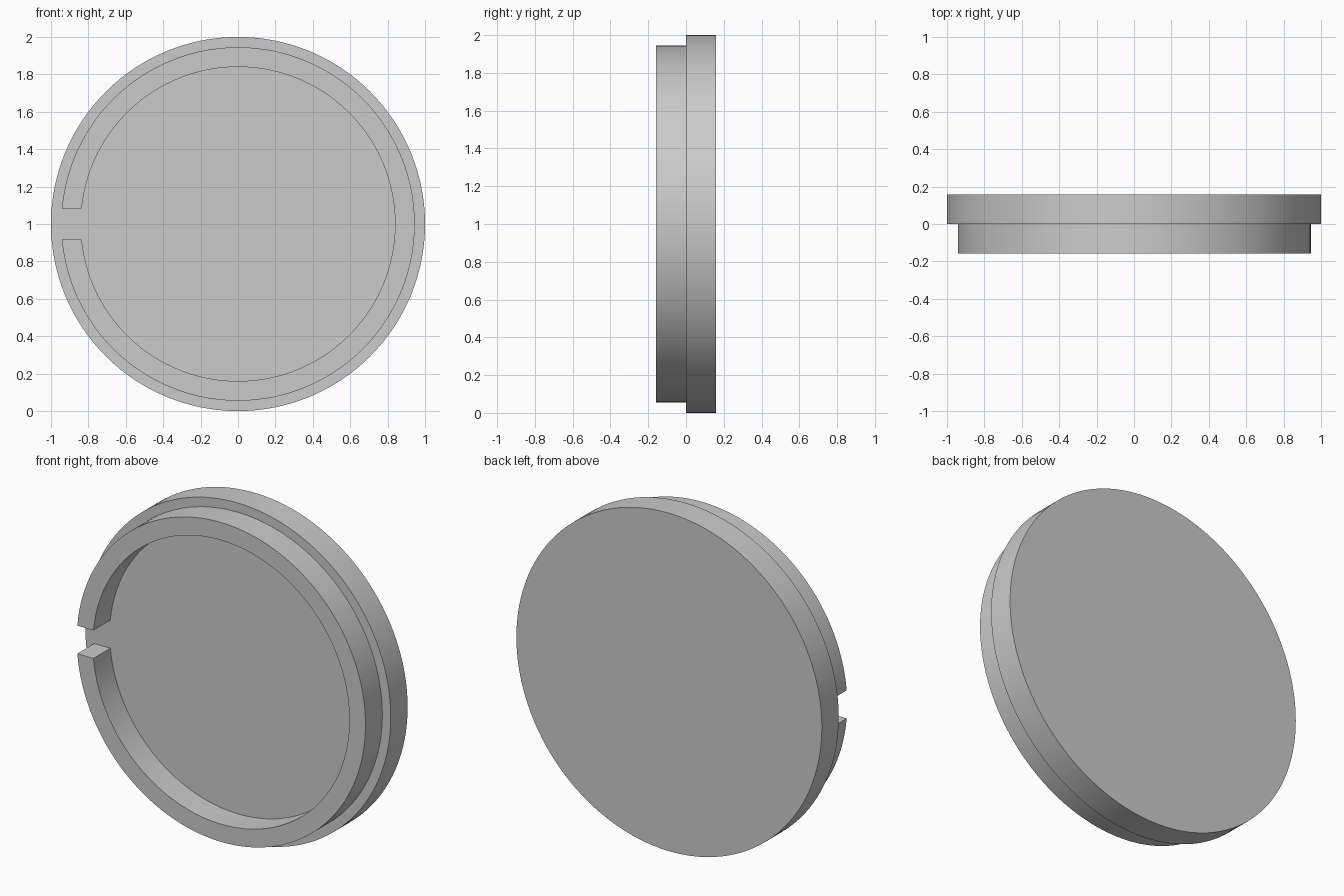
import bpy
import bmesh
from math import asin, cos, sin, pi, radians

DEPTH = 0.158        # thickness of each layer
OUTER, INNER = 0.945, 0.84
HALF_GAP = 0.083
STEPS = 128

cube = bpy.data.objects.get("Cube")
if cube:
    bpy.data.objects.remove(cube, do_unlink=True)

grey = bpy.data.materials.new("plain grey")
grey.use_nodes = True
colour = (0.6, 0.6, 0.6, 1)
grey.diffuse_color = colour
grey.node_tree.nodes["Principled BSDF"].inputs["Base Color"].default_value = colour


def arc(radius, start, end, steps):
    """Points on a circle in the upright plane, centred one unit up."""
    angles = [start + (end - start) * i / steps for i in range(steps + 1)]
    return [(radius * cos(a), 1 + radius * sin(a)) for a in angles]


def extrude_outline(name, outline, y_front, y_back):
    """Solid made by pulling a flat outline from front to back."""
    bm = bmesh.new()
    face = bm.faces.new([bm.verts.new((x, y_front, z)) for x, z in outline])
    result = bmesh.ops.extrude_face_region(bm, geom=[face], use_keep_orig=True)
    moved = [v for v in result["geom"] if isinstance(v, bmesh.types.BMVert)]
    bmesh.ops.translate(bm, verts=moved, vec=(0, y_back - y_front, 0))
    bmesh.ops.recalc_face_normals(bm, faces=bm.faces)
    mesh = bpy.data.meshes.new(name)
    bm.to_mesh(mesh)
    bm.free()
    mesh.materials.append(grey)
    obj = bpy.data.objects.new(name, mesh)
    bpy.context.collection.objects.link(obj)
    bpy.ops.object.select_all(action="DESELECT")
    obj.select_set(True)
    bpy.context.view_layer.objects.active = obj
    bpy.ops.object.shade_smooth_by_angle(angle=radians(30))
    return obj


# Round back plate
extrude_outline("base_disc", arc(1, 0, 2 * pi, STEPS)[:-1], 0, DEPTH)

# Raised rim, open on the model's right with straight parallel gap ends
outer_end = pi - asin(HALF_GAP / OUTER)
inner_end = pi - asin(HALF_GAP / INNER)
rim = arc(OUTER, -outer_end, outer_end, STEPS) + arc(INNER, inner_end, -inner_end, STEPS)
extrude_outline("split_rim", rim, -DEPTH, 0)
